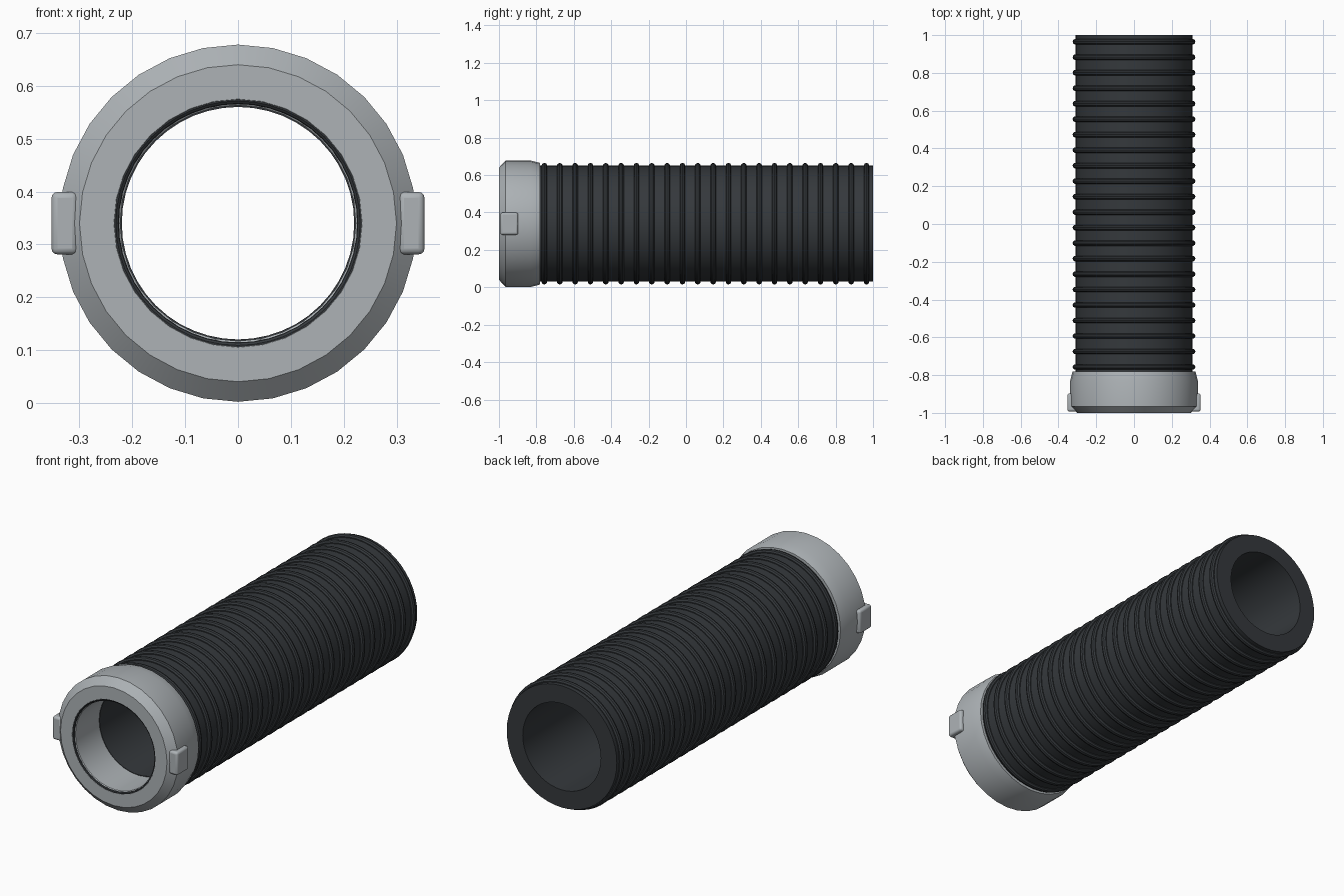
import bpy, math

if "Cube" in bpy.data.objects:
    bpy.data.objects.remove(bpy.data.objects["Cube"])

CZ = 0.34  # height of the hose axis


def material(name, col):
    m = bpy.data.materials.new(name)
    m.diffuse_color = (*col, 1)
    m.use_nodes = True
    m.node_tree.nodes["Principled BSDF"].inputs["Base Color"].default_value = m.diffuse_color
    return m


rubber = material("dark_rubber", (0.035, 0.04, 0.045))
metal = material("light_metal", (0.42, 0.45, 0.47))


def smooth(ob, angle=30):
    bpy.ops.object.select_all(action='DESELECT')
    ob.select_set(True)
    bpy.context.view_layer.objects.active = ob
    bpy.ops.object.shade_smooth_by_angle(angle=math.radians(angle))


def lathe(name, profile, sides, mat):
    """Revolve a closed (radius, y) profile around the hose axis."""
    n = len(profile)
    verts, faces = [], []
    for i in range(sides):
        a = 2 * math.pi * i / sides
        verts += [(r * math.sin(a), y, CZ + r * math.cos(a)) for r, y in profile]
        k = (i + 1) % sides
        for j in range(n):
            l = (j + 1) % n
            faces.append((i * n + j, i * n + l, k * n + l, k * n + j))
    me = bpy.data.meshes.new(name)
    me.from_pydata(verts, [], faces)
    me.materials.append(mat)
    ob = bpy.data.objects.new(name, me)
    bpy.context.collection.objects.link(ob)
    # consistent outward normals
    import bmesh
    bm = bmesh.new()
    bm.from_mesh(me)
    bmesh.ops.recalc_face_normals(bm, faces=bm.faces)
    bm.to_mesh(me)
    bm.free()
    smooth(ob)
    return ob


def ring_profile(radius, y, minor, count):
    return [(radius + minor * math.cos(2 * math.pi * i / count),
             y + minor * math.sin(2 * math.pi * i / count)) for i in range(count)]


# Hose tube, open through the middle
lathe("hose_tube", [(0.31, -0.80), (0.31, 1.0), (0.22, 1.0), (0.22, -0.80)], 48, rubber)

# Evenly spaced raised ribs
for i in range(22):
    lathe(f"hose_rib_{i + 1}", ring_profile(0.31, -0.757 + 0.082 * i, 0.015, 10), 48, rubber)

# Chamfered coupling collar
lathe("coupling_collar", [(0.30, -1.0), (0.338, -0.965), (0.338, -0.83), (0.325, -0.78),
                          (0.223, -0.78), (0.223, -0.99), (0.235, -1.0)], 32, metal)

# Sealing ring in the mouth of the collar
lathe("seal_ring", ring_profile(0.234, -0.991, 0.009, 10), 48, rubber)

# Locking lugs on both sides
for side, name in ((-1, "left_lug"), (1, "right_lug")):
    bpy.ops.mesh.primitive_cube_add(size=1, location=(side * 0.328, -0.945, CZ))
    lug = bpy.context.object
    lug.name = name
    lug.scale = (0.05, 0.095, 0.118)
    bpy.ops.object.transform_apply(location=False, rotation=False, scale=True)
    lug.data.materials.append(metal)
    bev = lug.modifiers.new("rounded_edges", 'BEVEL')
    bev.width = 0.011
    bev.segments = 3
    smooth(lug, 40)
